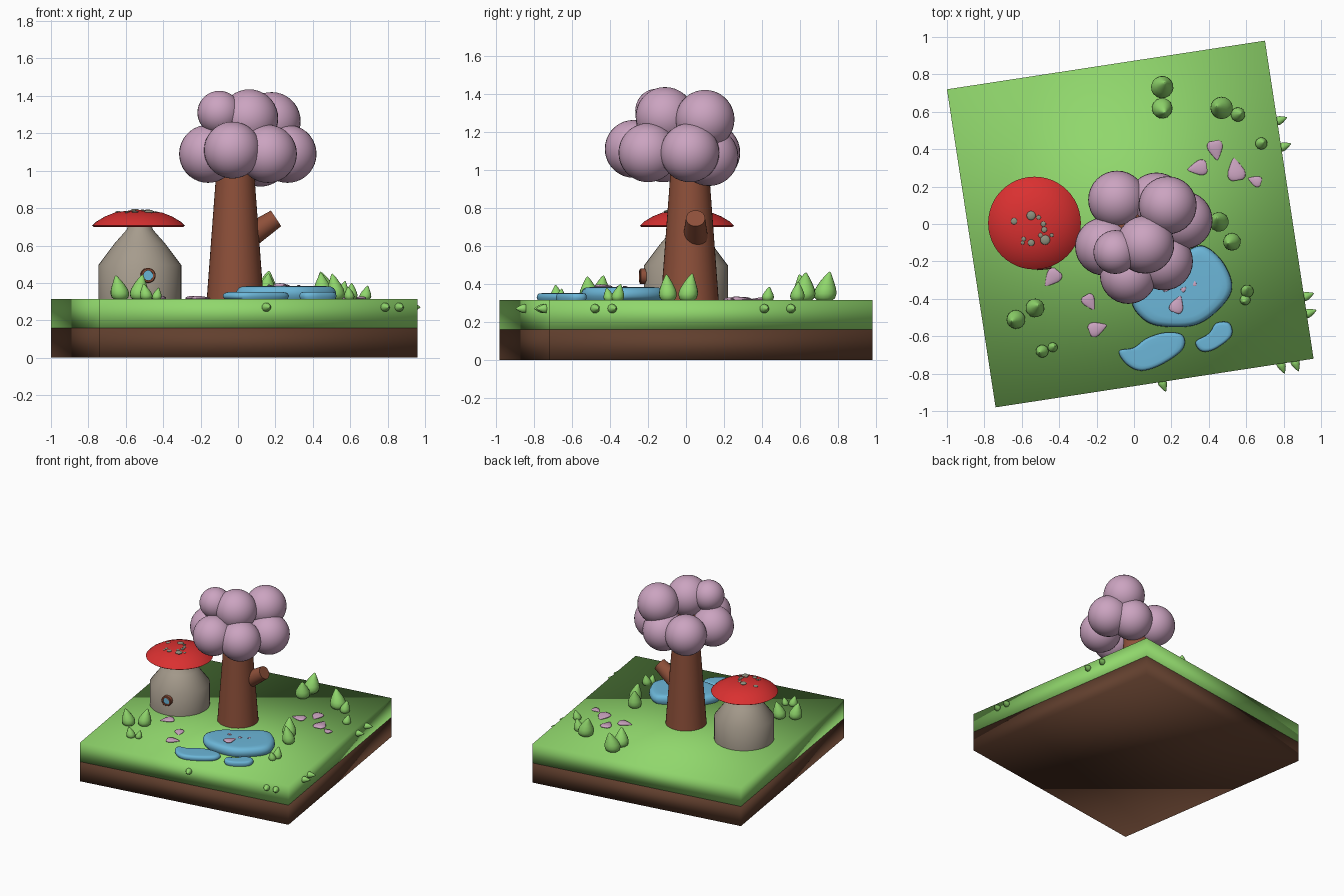
import bpy, bmesh, math
from mathutils import Matrix, Vector

cube = bpy.data.objects.get("Cube")
if cube:
    bpy.data.objects.remove(cube, do_unlink=True)


def material(name, rgb):
    m = bpy.data.materials.new(name)
    m.use_nodes = True
    m.diffuse_color = (*rgb, 1)
    m.node_tree.nodes["Principled BSDF"].inputs["Base Color"].default_value = (*rgb, 1)
    return m


GRASS = material("grass green", (.28, .68, .15))
EARTH = material("earth brown", (.12, .05, .027))
BARK = material("bark brown", (.27, .08, .042))
PINK = material("blossom pink", (.60, .37, .53))
RED = material("cap red", (.70, .03, .03))
WATER = material("water blue", (.15, .47, .69))
WALL = material("wall stone", (.38, .33, .265))
SPOT = material("spot grey", (.27, .28, .21))
GROUND = .315


def finish(name, bm, mat, matrix=Matrix(), angle=None):
    """Turn a bmesh into a smooth shaded object; angle keeps sharper edges crisp."""
    bmesh.ops.recalc_face_normals(bm, faces=bm.faces)
    mesh = bpy.data.meshes.new(name)
    for f in bm.faces:
        f.smooth = True
    bm.to_mesh(mesh)
    bm.free()
    mesh.materials.append(mat)
    obj = bpy.data.objects.new(name, mesh)
    bpy.context.collection.objects.link(obj)
    obj.matrix_world = matrix
    if angle:
        bpy.ops.object.select_all(action="DESELECT")
        obj.select_set(True)
        bpy.context.view_layer.objects.active = obj
        bpy.ops.object.shade_smooth_by_angle(angle=math.radians(angle))
    return obj


def skin(rings):
    """Bridge equal rings of points and close both ends."""
    bm = bmesh.new()
    loops = [[bm.verts.new(p) for p in ring] for ring in rings]
    n = len(loops[0])
    for a, b in zip(loops, loops[1:]):
        for i in range(n):
            j = (i + 1) % n
            bm.faces.new((a[i], a[j], b[j], b[i]))
    bm.faces.new(loops[0])
    bm.faces.new(loops[-1])
    return bm


def lathe(name, profile, mat, matrix, sides=40, bend=0, angle=35):
    top = profile[-1][1]
    rings = [[(r * math.cos(math.tau * i / sides) + bend * (z / top) ** 2,
               r * math.sin(math.tau * i / sides), z) for i in range(sides)]
             for r, z in profile]
    return finish(name, skin(rings), mat, matrix, angle)


def ball(name, pos, r, mat, flat=1):
    bm = bmesh.new()
    bmesh.ops.create_uvsphere(bm, u_segments=32, v_segments=18, radius=r)
    return finish(name, bm, mat, Matrix.Translation(pos) @ Matrix.Diagonal((1, 1, flat, 1)))


def teardrop(name, r, h, mat, matrix, bend=0):
    shape = ((.6, 0), (.9, .1), (1, .25), (.92, .42), (.66, .63), (.36, .83), (.16, .95), (.02, 1))
    return lathe(name, [(r * a, h * b) for a, b in shape], mat, matrix, 16, bend, 60)


def aim(pos, direction):
    turn = Vector(direction).to_track_quat("Z", "Y").to_matrix().to_4x4()
    return Matrix.Translation(pos) @ turn


# Ground block: an earth layer under a grass layer
SIDE, TURN = 1.72, math.atan2(.26, 1.7)
for name, low, high, mat in (("earth_layer", 0, .16, EARTH), ("grass_layer", .16, GROUND, GRASS)):
    bm = bmesh.new()
    bmesh.ops.create_cube(bm, size=1)
    bmesh.ops.scale(bm, vec=(SIDE, SIDE, high - low), verts=bm.verts)
    finish(name, bm, mat, Matrix.Translation((-.02, 0, (low + high) / 2)) @ Matrix.Rotation(TURN, 4, "Z"))

# Tree trunk and branch stump
lathe("tree_trunk", [(.152, 0), (.105, .63), (.09, .85)], BARK,
      Matrix.Translation((-.015, .02, GROUND)))
lathe("branch_stump", [(.066, 0), (.05, .19)], BARK, aim((.045, .05, .64), (.83, 0, .55)))

# Blossom crown
crown = ((-.10, -.15, 1.31, .117), (.06, -.11, 1.28, .155), (.18, .10, 1.265, .155),
         (-.09, .13, 1.09, .155), (.12, .12, 1.07, .155), (.265, .02, 1.09, .155),
         (-.16, -.12, 1.09, .155), (-.03, -.275, 1.11, .152), (.16, -.20, 1.09, .155))
for x, y, z, r in crown:
    ball("blossom_clump", (x, y, z), r, PINK)

# Mushroom house
HX, HY = -.525, 0
lathe("house_body", [(.222, 0), (.222, .18), (.136, .295), (.07, .37), (.06, .4)], WALL,
      Matrix.Translation((HX, HY, GROUND)), angle=45)
lathe("house_cap", [(.2, .0), (.24, .0), (.248, .006), (.225, .028), (.18, .055), (.13, .075),
                    (.07, .085), (.01, .089)], RED, Matrix.Translation((HX - .007, HY + .005, .7)), 48, 0, 50)
spots = ((-.64, .015, .018), (-.55, .045, .024), (-.51, .035, .012), (-.485, 0, .014),
         (-.475, -.085, .026), (-.55, -.1, .018), (-.59, -.08, .012), (-.5, -.06, .012),
         (-.44, -.06, .01), (-.595, -.1, .01), (-.48, -.03, .015))
for x, y, r in spots:
    d = math.hypot(x - HX, y - HY)
    ball("cap_spot", (x, y, .789 - .9 * d * d), r, SPOT, .4)

# Round window with a wooden rim
window = aim((-.483, -.212, .44), (.1, -1, 0))
lathe("window_rim", [(.04, 0), (.04, .028), (.036, .032), (.026, .032), (.026, .02)], BARK, window, 24)
lathe("window_pane", [(.027, 0), (.027, .024)], WATER, window, 24)


# Ponds: rounded pads swept from a smooth closed outline
def pond(name, points, height):
    pts = [Vector((*p, 0)) for p in points]
    n = len(pts)
    outline = []
    for i in range(n):
        a, b, c, d = (pts[(i + k) % n] for k in (-1, 0, 1, 2))
        for s in range(6):
            t = s / 6
            outline.append(.5 * (2 * b + (c - a) * t + (2 * a - 5 * b + 4 * c - d) * t * t
                                 + (3 * b - a - 3 * c + d) * t ** 3))
    mid = sum(outline, Vector()) / len(outline)
    steps = ((.95, 0), (1, .3), (.99, .6), (.95, .85), (.88, .97), (.75, 1), (.3, 1))
    rings = [[mid + (p - mid) * k + Vector((0, 0, GROUND + height * z)) for p in outline]
             for k, z in steps]
    finish(name, skin(rings), WATER, angle=60)


pond("main_pond", ((-.01, -.42), (.05, -.51), (.15, -.548), (.33, -.54), (.46, -.45), (.525, -.34),
                   (.48, -.21), (.38, -.12), (.29, -.14), (.16, -.23), (.04, -.31)), .068)
pond("front_pond", ((-.08, -.68), (-.04, -.75), (.04, -.785), (.15, -.75), (.26, -.67), (.26, -.595),
                    (.17, -.58), (.07, -.61), (0, -.66)), .036)
pond("small_pond", ((.33, -.63), (.36, -.68), (.43, -.67), (.52, -.6), (.51, -.53),
                    (.44, -.53), (.40, -.585)), .036)

# Fallen petals: flattened teardrops; x, y, heading in degrees, size, height
petals = ((.435, .40, -80, 1, 0), (.345, .30, 190, 1, 0), (.545, .285, 100, 1.15, 0),
          (.65, .23, 160, .7, 0), (-.435, -.285, 230, 1, 0), (-.24, -.415, -60, .85, 0),
          (-.2, -.56, 20, .95, 0), (.23, -.435, 70, .9, .068), (.17, -.35, 0, .3, .068),
          (.265, -.35, 40, .3, .068), (.325, -.32, 90, .25, .068))
for x, y, heading, s, up in petals:
    lay = (Matrix.Translation((x, y, GROUND + up + .004)) @ Matrix.Rotation(math.radians(heading), 4, "Z")
           @ Matrix.Diagonal((1, 1, .3, 1)) @ Matrix.Rotation(math.pi / 2, 4, "Y")
           @ Matrix.Translation((0, 0, -.045 * s)))
    teardrop("petal", .042 * s, .105 * s, PINK, lay)

# Leaf tufts on the grass: x, y, radius, height, lean heading
tufts = ((.15, .73, .06, .155, 60), (.15, .62, .055, .14, -60), (.47, .62, .06, .15, 160),
         (.555, .585, .038, .10, 20), (.68, .43, .032, .075, 30), (.455, .01, .052, .145, 120),
         (.525, -.095, .047, .14, 200), (-.53, -.45, .05, .135, 40), (-.63, -.51, .05, .13, 200),
         (-.49, -.68, .034, .085, 200), (-.435, -.66, .026, .065, 30), (.605, -.36, .034, .09, 80),
         (.595, -.405, .028, .07, 240))
for x, y, r, h, lean in tufts:
    place = Matrix.Translation((x, y, GROUND - .005)) @ Matrix.Rotation(math.radians(lean), 4, "Z")
    teardrop("leaf_tuft", r, h, GRASS, place, r * .5)

# Small sprouts on the right and front sides of the block
right_out = Vector((math.cos(TURN), math.sin(TURN), 0))
front_out = Vector((math.sin(TURN), -math.cos(TURN), 0))
sprouts = [((.70 + (.98 - y) * .153, y, .27), right_out) for y in (.55, .41, -.39, -.48)]
sprouts += [((x, -.98 + (x + .74) * .153, .27), front_out) for x in (.15, .785, .86)]
for pos, out in sprouts:
    teardrop("side_sprout", .024, .065, GRASS, aim(Vector(pos) - out * .01, out), .012)
